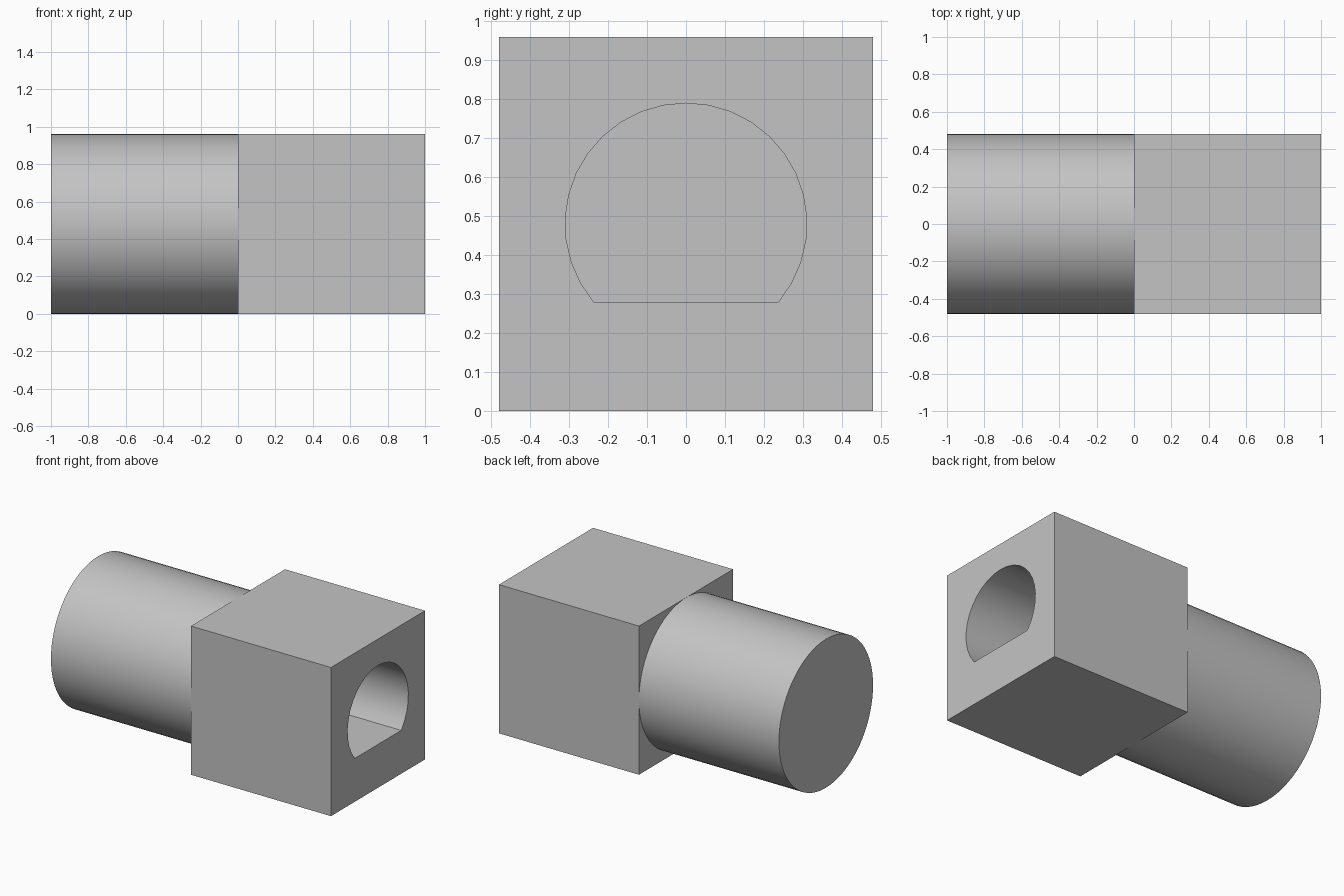
import bpy, bmesh
from math import radians, sin, cos, asin, pi

if "Cube" in bpy.data.objects:
    bpy.data.objects.remove(bpy.data.objects["Cube"], do_unlink=True)

HALF = 0.48           # half width of the block, also the shaft axis height
HOLE_R, FLAT = 0.31, -0.2
SOCKET_END = 0.0      # depth reached by the D-shaped socket

grey = bpy.data.materials.new("light_grey")
grey.use_nodes = True
colour = (0.55, 0.55, 0.55, 1)
grey.diffuse_color = colour
grey.node_tree.nodes["Principled BSDF"].inputs["Base Color"].default_value = colour


def arc(radius, start, end, steps, closed=False):
    count = steps if closed else steps + 1
    return [(radius * cos(start + (end - start) * i / steps),
             radius * sin(start + (end - start) * i / steps)) for i in range(count)]


def ring(bm, profile, x):
    return [bm.verts.new((x, y, z + HALF)) for y, z in profile]


def loop_edges(bm, verts):
    pairs = zip(verts, verts[1:] + verts[:1])
    return [bm.edges.get(p) or bm.edges.new(p) for p in pairs]


def bridge(bm, a, b):
    for i in range(len(a)):
        j = (i + 1) % len(a)
        bm.faces.new((a[i], a[j], b[j], b[i]))


def face_with_hole(bm, outer, inner, normal):
    edges = loop_edges(bm, outer) + loop_edges(bm, inner)
    bmesh.ops.triangle_fill(bm, use_beauty=True, edges=edges, normal=normal)


def finish(bm, name):
    bmesh.ops.recalc_face_normals(bm, faces=bm.faces[:])
    mesh = bpy.data.meshes.new(name)
    bm.to_mesh(mesh)
    bm.free()
    mesh.materials.append(grey)
    obj = bpy.data.objects.new(name, mesh)
    bpy.context.collection.objects.link(obj)
    bpy.ops.object.select_all(action='DESELECT')
    obj.select_set(True)
    bpy.context.view_layer.objects.active = obj
    bpy.ops.object.shade_smooth_by_angle(angle=radians(30))


square = [(-HALF, -HALF), (HALF, -HALF), (HALF, HALF), (-HALF, HALF)]
circle = arc(HALF, 0, 2 * pi, 64, closed=True)
low = asin(FLAT / HOLE_R)
d_shape = arc(HOLE_R, low, pi - low, 24)

# Square block with the D-shaped socket
bm = bmesh.new()
back, front = ring(bm, square, 0), ring(bm, square, 1)
mouth, floor = ring(bm, d_shape, 1), ring(bm, d_shape, SOCKET_END)
bridge(bm, back, front)
bridge(bm, mouth, floor)
face_with_hole(bm, front, mouth, (1, 0, 0))
face_with_hole(bm, back, floor, (-1, 0, 0))
bm.faces.new(floor)
finish(bm, "socket_block")

# Round solid shaft
bm = bmesh.new()
root, tip = ring(bm, circle, 0), ring(bm, circle, -1)
bridge(bm, root, tip)
bm.faces.new(tip)
bm.faces.new(root)
finish(bm, "round_shaft")
